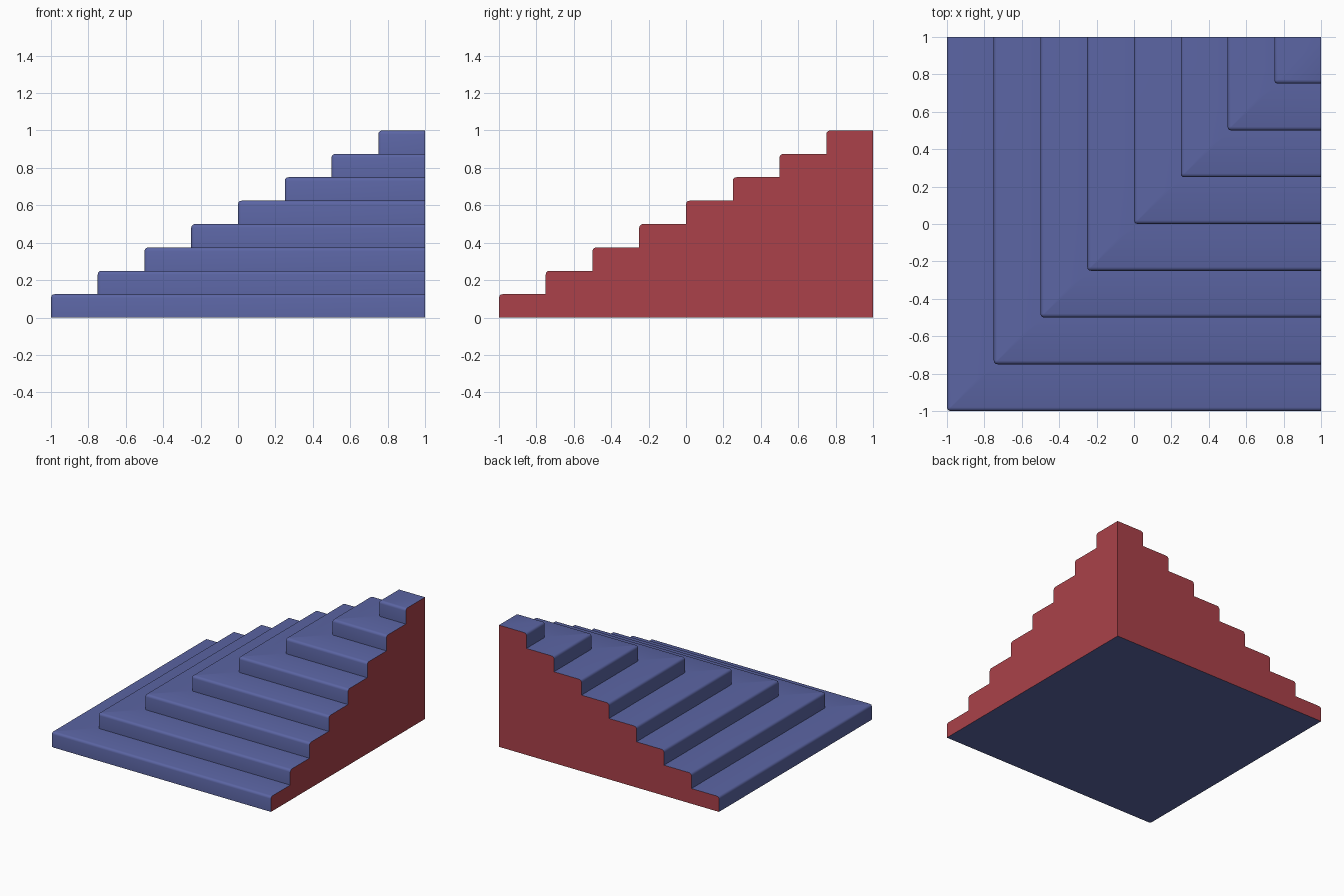
import bpy, bmesh, math

if "Cube" in bpy.data.objects:
    bpy.data.objects.remove(bpy.data.objects["Cube"])

STEPS, RUN, RISE, R, SEG = 8, 0.25, 0.125, 0.02, 3


def material(name, color):
    m = bpy.data.materials.new(name)
    m.diffuse_color = color
    m.use_nodes = True
    m.node_tree.nodes["Principled BSDF"].inputs["Base Color"].default_value = m.diffuse_color
    return m


# Arc offsets shared by the step lips and the rounded plan corner
arc = [(1 - math.cos(i * math.pi / 2 / SEG), math.sin(i * math.pi / 2 / SEG))
       for i in range(SEG + 1)]

# Stair profile as (inset, height, plan corner radius)
profile = []
for i in range(STEPS):
    d, z = -1 + RUN * i, RISE * i
    profile.append((d, z, R))
    for a, b in arc:
        profile.append((d + R * a, z + RISE - R + R * b, max(R * (1 - a), 0.002)))

# Each profile point becomes an L-shaped path with a rounded corner
bm = bmesh.new()
rows = []
for d, z, r in profile:
    path = [(d, 1)] + [(d + r * a, d + r * (1 - b)) for a, b in arc] + [(1, d)]
    rows.append([bm.verts.new((x, y, z)) for x, y in path])

# Treads and risers
for lo, hi in zip(rows, rows[1:]):
    for k in range(len(lo) - 1):
        bm.faces.new((lo[k], lo[k + 1], hi[k + 1], hi[k]))

# Top landing, underside and the two flat end walls
top = bm.verts.new((1, 1, 1))
base = bm.verts.new((1, 1, 0))
bm.faces.new(rows[-1] + [top])
bm.faces.new(rows[0] + [base])
for side in (0, -1):
    wall = bm.faces.new([row[side] for row in rows] + [top, base])
    wall.material_index = 1
bmesh.ops.recalc_face_normals(bm, faces=bm.faces)

mesh = bpy.data.meshes.new("corner_stairs")
bm.to_mesh(mesh)
bm.free()
mesh.materials.append(material("step_blue", (0.105, 0.13, 0.37, 1)))
mesh.materials.append(material("wall_red", (0.405, 0.053, 0.067, 1)))
stairs = bpy.data.objects.new("corner_stairs", mesh)
bpy.context.collection.objects.link(stairs)
bpy.context.view_layer.objects.active = stairs
stairs.select_set(True)
bpy.ops.object.shade_smooth_by_angle(angle=math.radians(40))
